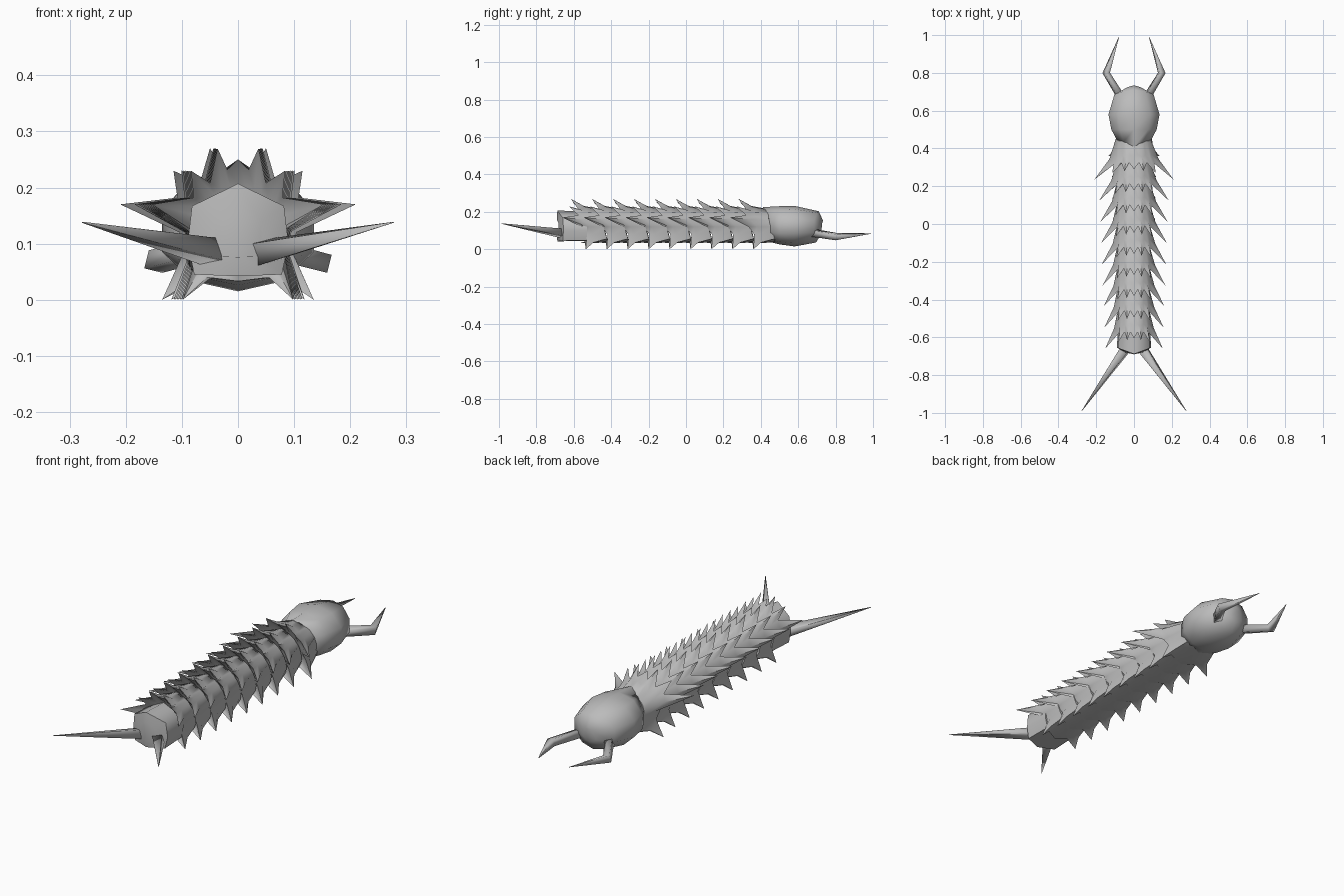
import bpy, bmesh, math
from mathutils import Vector

if "Cube" in bpy.data.objects:
    bpy.data.objects.remove(bpy.data.objects["Cube"])

shell = bpy.data.materials.new("shell grey")
shell.diffuse_color = (0.5, 0.5, 0.5, 1)
shell.use_nodes = True
shell.node_tree.nodes["Principled BSDF"].inputs["Base Color"].default_value = shell.diffuse_color


def loft(name, rings, angle=40):
    """Skin closed rings of equal length, cap both ends."""
    bm = bmesh.new()
    rows = [[bm.verts.new(p) for p in ring] for ring in rings]
    n = len(rows[0])
    for a, b in zip(rows, rows[1:]):
        for i in range(n):
            j = (i + 1) % n
            bm.faces.new((a[i], a[j], b[j], b[i]))
    for row in (rows[0], rows[-1]):
        bm.faces.new(row)
    bmesh.ops.remove_doubles(bm, verts=bm.verts, dist=0.0005)
    bmesh.ops.recalc_face_normals(bm, faces=bm.faces)
    mesh = bpy.data.meshes.new(name)
    bm.to_mesh(mesh)
    bm.free()
    mesh.materials.append(shell)
    ob = bpy.data.objects.new(name, mesh)
    bpy.context.collection.objects.link(ob)
    bpy.ops.object.select_all(action='DESELECT')
    ob.select_set(True)
    bpy.context.view_layer.objects.active = ob
    bpy.ops.object.shade_smooth_by_angle(angle=math.radians(angle))
    return ob


def mirrored(half):
    """Half outline from top centre to bottom centre, closed on the other side."""
    return half + [(-x, y, z) for x, y, z in half[-2:0:-1]]


def limb(name, path, sizes):
    """Four-sided tapering limb along a path."""
    pts = [Vector(p) for p in path]
    rings = []
    for i, (p, (w, h)) in enumerate(zip(pts, sizes)):
        d = (pts[min(i + 1, len(pts) - 1)] - pts[max(i - 1, 0)]).normalized()
        side = d.cross(Vector((0, 0, 1))).normalized()
        up = side.cross(d)
        rings.append([p + side * w * a + up * h * b
                      for a, b in ((1, .6), (-.6, 1), (-1, -.6), (.6, -1))])
    return loft(name, rings, 100)


# Body segments: a slanted collar swelling to a rear rim of spikes
collar = [(0, .215), (.018, .211), (.036, .203), (.052, .194), (.068, .184),
          (.08, .17), (.09, .152), (.095, .12), (.092, .085), (.08, .056),
          (.05, .043), (0, .038)]
rim = [(0, -.15, .25), (.026, -.115, .232), (.05, -.16, .27), (.068, -.115, .208),
       (.115, -.17, .23), (.108, -.12, .182), (.21, -.205, .17), (.104, -.105, .12),
       (.1, -.075, .078), (.135, -.08, 0), (.075, -.085, .04), (0, -.11, .033)]
widths = [1, .88, .85, .83, .81, .79, .77, .75, .73]


def tube(scale, back, w):
    """Smooth cross-section of a segment, leaning forward at the belly."""
    return [(x * scale * w, back + .3 * max(0, .17 - z), .12 + (z - .12) * scale)
            for x, z in collar]


for k, w in enumerate(widths):
    y0 = .44 - .112 * k
    wb = .55 + .45 * w
    edge = [(x * w, y, z) for x, y, z in rim]
    mid = [Vector(a).lerp(Vector(b), .3) for a, b in zip(tube(1.07, -.055, wb), edge)]
    rings = [tube(1, 0, wb), [tuple(v) for v in mid], edge, tube(.92, -.1, wb)]
    loft(f"body_segment_{k + 1}",
         [mirrored([(x, y + y0, z) for x, y, z in r]) for r in rings], 65)

# Head: rounded capsule with a ridge along the top
head_rings = [
    [(0, .41, .225), (.055, .435, .195), (.092, .447, .15), (.092, .447, .09),
     (.055, .44, .055), (0, .435, .042)],
    [(0, .50, .23), (.075, .50, .212), (.12, .50, .16), (.12, .50, .085),
     (.07, .50, .04), (0, .50, .026)],
    [(0, .58, .232), (.085, .58, .215), (.135, .58, .16), (.135, .58, .085),
     (.08, .58, .033), (0, .58, .015)],
    [(0, .71, .203), (.06, .70, .194), (.104, .685, .155), (.104, .685, .09),
     (.06, .69, .05), (0, .695, .036)],
    [(0, .734, .15), (.02, .729, .145), (.035, .724, .13), (.035, .724, .10),
     (.02, .722, .085), (0, .722, .08)],
]
loft("head", [mirrored(r) for r in head_rings], 70)

# Tail block: pentagonal plug with a slightly domed end
tail_half = [(0, .207), (.082, .167), (.09, .10), (.078, .045), (0, .042)]


def tail_ring(s, y, lean):
    return mirrored([(x * s, y - lean * (1 - x / .09), .11 + (z - .11) * s)
                     for x, z in tail_half])


loft("tail_block", [tail_ring(.95, -.53, 0), tail_ring(1, -.655, .033),
                    tail_ring(.5, -.68, .01)], 60)

# Paired pincers and tail spines
for s, label in ((-1, "left"), (1, "right")):
    limb(f"{label}_pincer",
         [(s * .065, .665, .09), (s * .147, .80, .068), (s * .08, .99, .084)],
         [(.021, .021), (.02, .02), (.001, .001)])
    limb(f"{label}_tail_spine",
         [(s * .002, -.60, .075), (s * .277, -.99, .138)],
         [(.032, .029), (.001, .001)])
